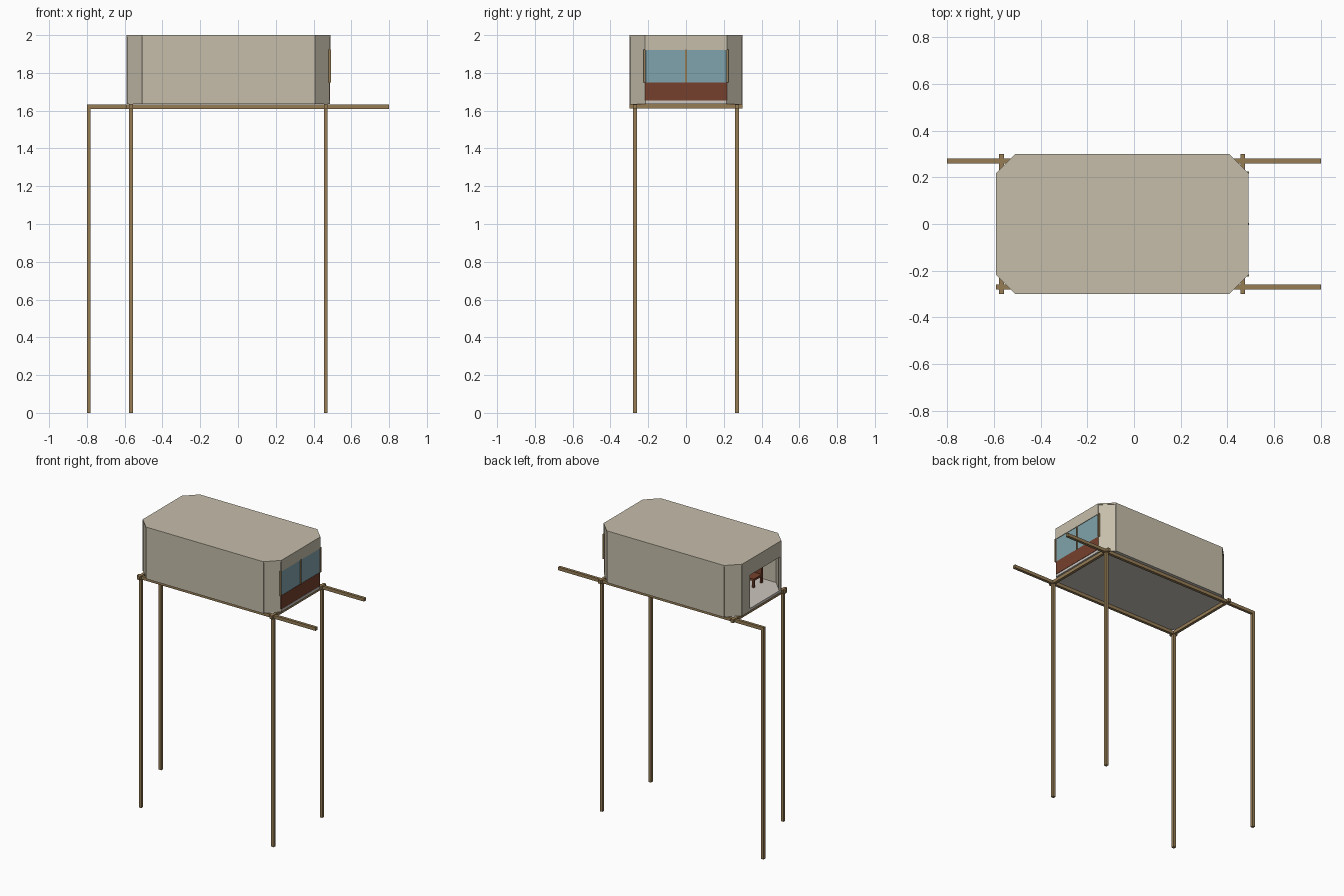
import bpy, bmesh, math
from mathutils import Vector

if "Cube" in bpy.data.objects:
    bpy.data.objects.remove(bpy.data.objects["Cube"])


def material(name, srgb):
    m = bpy.data.materials.new(name)
    m.diffuse_color = [(c / 255 / 12.92 if c < 10 else ((c / 255 + 0.055) / 1.055) ** 2.4) for c in srgb] + [1]
    m.use_nodes = True
    m.node_tree.nodes["Principled BSDF"].inputs["Base Color"].default_value = m.diffuse_color
    return m


WALL = material("beige wall", (198, 190, 171))
WOOD = material("brown timber", (150, 125, 85))
GLASS = material("blue glass", (128, 164, 173))
RED = material("red brown panel", (118, 64, 45))
FLOOR = material("light grey floor", (204, 198, 190))


def finish(bm, name, mat):
    bmesh.ops.recalc_face_normals(bm, faces=bm.faces)
    me = bpy.data.meshes.new(name)
    bm.to_mesh(me)
    bm.free()
    me.materials.append(mat)
    ob = bpy.data.objects.new(name, me)
    bpy.context.collection.objects.link(ob)
    return ob


def prism(name, points, z0, z1, mat):
    bm = bmesh.new()
    face = bm.faces.new([bm.verts.new((x, y, z0)) for x, y in points])
    top = bmesh.ops.extrude_face_region(bm, geom=[face])["geom"]
    bmesh.ops.translate(bm, vec=(0, 0, z1 - z0),
                        verts=[v for v in top if isinstance(v, bmesh.types.BMVert)])
    return finish(bm, name, mat)


def box(name, x0, x1, y0, y1, z0, z1, mat):
    return prism(name, [(x0, y0), (x1, y0), (x1, y1), (x0, y1)], z0, z1, mat)


def slab(name, a, b, z0, z1, thick, inset, mat):
    """Wall panel from a to b (counter-clockwise), growing inward."""
    a, b = Vector(a), Vector(b)
    d = (b - a).normalized()
    n = Vector((-d.y, d.x))
    p, q = a + n * inset, b + n * inset
    return prism(name, [p, q, q + n * thick, p + n * thick], z0, z1, mat)


# Cabin outline: rectangle with cut corners
X0, X1, Y, C = -0.59, 0.49, 0.30, 0.083
Z0, Z1 = 1.635, 2.0
ring = [(X0 + C, -Y), (X1 - C, -Y), (X1, -Y + C), (X1, Y - C),
        (X1 - C, Y), (X0 + C, Y), (X0, Y - C), (X0, -Y + C)]
prism("roof", ring, Z1 - 0.01, Z1, WALL)
prism("floor", [(x * 0.995, y * 0.985) for x, y in ring], Z0, Z0 + 0.018, FLOOR)

# Long walls and slightly recessed corner panels
slab("front_wall", ring[0], ring[1], Z0, Z1 - 0.01, 0.012, 0, WALL)
slab("back_wall", ring[4], ring[5], Z0, Z1 - 0.01, 0.012, 0, WALL)
for i in (1, 3, 5, 7):
    slab("corner_panel", ring[i], ring[(i + 1) % 8], Z0, Z1 - 0.01, 0.010, 0.004, WALL)

# Window end: header, glass, lower panel and mullions
E = Y - C
box("window_header", X1 - 0.012, X1, -E, E, 1.92, Z1 - 0.01, WALL)
box("window_glass", X1 - 0.010, X1 - 0.004, -E, E, 1.75, 1.92, GLASS)
box("window_lower_panel", X1 - 0.012, X1 - 0.002, -E, E, 1.655, 1.75, RED)
for y in (-E - 0.003, 0, E + 0.003):
    box("mullion", X1 - 0.010, X1 + 0.002, y - 0.004, y + 0.004, 1.75, 1.925, WOOD)

# Door end: wall left around a floor-height doorway
D0, D1, DZ = -0.205, 0.13, 1.89
box("door_header", X0, X0 + 0.012, -E, E, DZ, Z1 - 0.01, WALL)
box("door_side_wall", X0, X0 + 0.012, D1, E, Z0, DZ, WALL)
box("door_jamb", X0, X0 + 0.012, -E, D0, Z0, DZ, WALL)

# Small chair inside the doorway
cx0, cx1, cy0, cy1 = -0.43, -0.33, -0.24, -0.14
box("chair_seat", cx0, cx1, cy0, cy1, 1.70, 1.715, RED)
box("chair_back", cx0, cx1, cy0, cy0 + 0.012, 1.715, 1.77, RED)
for x in (cx0, cx1 - 0.012):
    for y in (cy0, cy1 - 0.012):
        box("chair_leg", x, x + 0.012, y, y + 0.012, Z0 + 0.018, 1.70, RED)

# Timber frame under the cabin
H = 0.010
LX, RX, LY = -0.567, 0.465, 0.27
box("back_rail", -0.80, 0.80, LY - H, LY + H, 1.61, 1.633, WOOD)
box("front_rail", -0.59, 0.80, -LY - H, -LY + H, 1.61, 1.633, WOOD)
for x in (LX, RX):
    box("cross_rail", x - H, x + H, -0.30, 0.30, 1.612, 1.635, WOOD)

# Four tall posts, one standing out at the end of the back rail
for x, y in ((LX, -LY), (RX, -LY), (RX, LY), (-0.79, LY)):
    box("post", x - H, x + H, y - H, y + H, 0, 1.612, WOOD)
